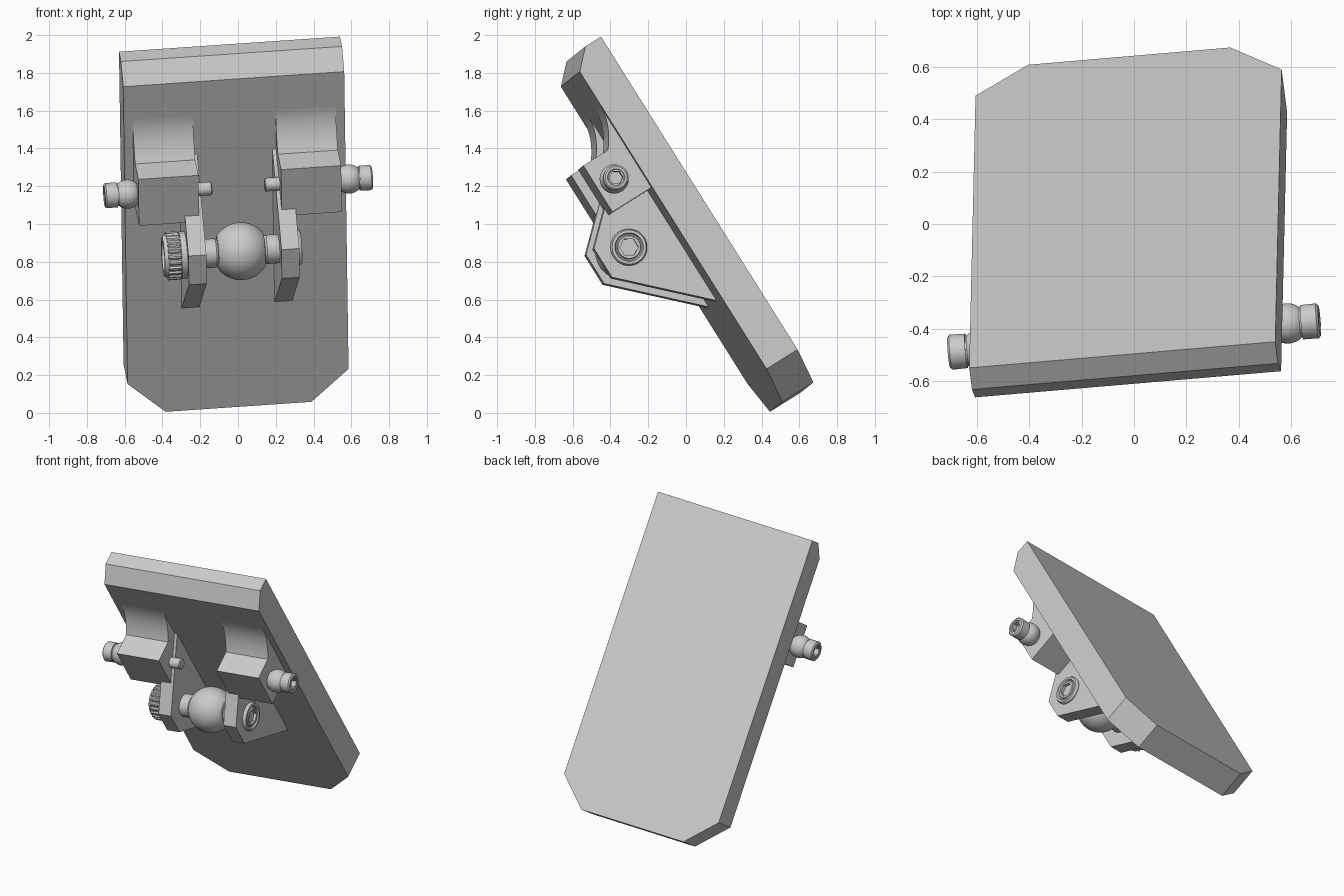
import bpy, bmesh, math
from mathutils import Vector, Matrix

if "Cube" in bpy.data.objects:
    bpy.data.objects.remove(bpy.data.objects["Cube"])

# tilted frame: x across the panel, y up along the panel, z out of its front
across = Vector((1.17, 0.10, 0.08)).normalized()
up = Vector((-0.025, -1.04, 1.655))
up = (up - across * up.dot(across)).normalized()
out = across.cross(up)
origin = Vector((-0.63, -0.55, 1.912)) + across * 0.5885
FRAME = Matrix.Translation(origin) @ Matrix((across, up, out)).transposed().to_4x4()

grey = bpy.data.materials.new("grey")
grey.diffuse_color = (0.6, 0.6, 0.6, 1)
grey.use_nodes = True
grey.node_tree.nodes["Principled BSDF"].inputs["Base Color"].default_value = grey.diffuse_color


def finish(bm, name):
    bmesh.ops.recalc_face_normals(bm, faces=bm.faces)
    mesh = bpy.data.meshes.new(name)
    bm.to_mesh(mesh)
    bm.free()
    mesh.materials.append(grey)
    for p in mesh.polygons:
        p.use_smooth = True
    mesh.set_sharp_from_angle(angle=math.radians(30))
    obj = bpy.data.objects.new(name, mesh)
    bpy.context.collection.objects.link(obj)
    obj.matrix_world = FRAME
    return obj


def extrude_face(bm, points, shift):
    face = bm.faces.new([bm.verts.new(p) for p in points])
    geom = bmesh.ops.extrude_face_region(bm, geom=[face])["geom"]
    bmesh.ops.translate(bm, vec=shift, verts=[g for g in geom if isinstance(g, bmesh.types.BMVert)])


def side_profile(name, profile, x0, x1):
    """Extrude a (distance down the panel, height) profile across x."""
    bm = bmesh.new()
    extrude_face(bm, [(x0, -d, h) for d, h in profile], (x1 - x0, 0, 0))
    return finish(bm, name)


def lathe(name, rings, down, height, side=1, n=96):
    """Revolve (x, radius, shape) rings about a cross axis."""
    bm = bmesh.new()
    loops = []
    for ring in rings:
        x, r = ring[:2]
        shape = ring[2] if len(ring) > 2 else ""
        loop = []
        for i in range(n):
            a = 2 * math.pi * i / n
            k = r
            if shape == "hex":
                k = r * math.cos(math.pi / 6) / math.cos(a % (math.pi / 3) - math.pi / 6)
            elif shape == "knurl" and i % 4 > 1:
                k = r - 0.008
            loop.append(bm.verts.new((side * x, -down + k * math.cos(a), height + k * math.sin(a))))
        loops.append(loop)
    for a, b in zip(loops, loops[1:]):
        for i in range(n):
            j = (i + 1) % n
            bm.faces.new((a[i], a[j], b[j], b[i]))
    bm.faces.new(loops[0])
    bm.faces.new(loops[-1])
    return finish(bm, name)


def sphere_rings(centre, radius, a0, a1, steps=16):
    angles = [math.radians(a0 + (a1 - a0) * i / steps) for i in range(steps + 1)]
    return [(centre - radius * math.cos(a), radius * math.sin(a)) for a in angles]


# main panel: clipped lower corners, bevelled upper front edge
W, L, T = 0.5885, 2.146, 0.195
bm = bmesh.new()
extrude_face(bm, [(-W, 0, 0), (W, 0, 0), (W, -L + 0.19, 0), (W - 0.2, -L, 0),
                  (-W + 0.2, -L, 0), (-W, -L + 0.19, 0)], (0, 0, T))
edge = [e for e in bm.edges if all(abs(v.co.y) < 1e-5 and v.co.z > 0.1 for v in e.verts)]
bmesh.ops.bevel(bm, geom=edge, offset=0.097, segments=1, affect='EDGES')
finish(bm, "panel")

# mounting blocks, each with a concave sweep running up the panel
sweep = [(0.31 + 0.218 * i / 10, T + 0.09 * (i / 10) ** 2) for i in range(11)]
block = [(0.31, T - 0.02)] + sweep + [(0.528, 0.44), (0.818, 0.44), (0.818, T - 0.02)]
bracket = [(0.53, T - 0.02), (0.55, T), (0.927, 0.6), (1.107, 0.6), (1.505, T), (1.525, T - 0.02)]

# side screw: inner pin, rounded collar, socket head
screw = ([(0.14, 0.03), (0.146, 0.036), (0.53, 0.036), (0.53, 0.058)]
         + sphere_rings(0.59, 0.077, 48, 130)
         + [(0.645, 0.059), (0.645, 0.066), (0.705, 0.067), (0.713, 0.058),
            (0.713, 0.046), (0.709, 0.042), (0.709, 0.037, "hex"), (0.675, 0.037, "hex")])

for side, label in ((-1, "left"), (1, "right")):
    side_profile(label + "_block", block, side * 0.22, side * 0.54)
    side_profile(label + "_bracket", bracket, side * 0.2, side * 0.295)
    lathe(label + "_screw", screw, 0.676, 0.344, side)

# pivot ball on its shaft between the brackets
AXIS = (1.02, 0.44)
lathe("pivot_ball", [(-0.25, 0.077), (-0.135, 0.077), (-0.125, 0.07)]
      + sphere_rings(0, 0.153, 37, 143, 28)
      + [(0.125, 0.07), (0.135, 0.077), (0.25, 0.077)], *AXIS)

# knurled knob on the left bracket
lathe("knob", [(0.285, 0.118), (0.295, 0.125), (0.325, 0.125), (0.325, 0.12), (0.33, 0.128, "knurl"),
               (0.395, 0.128, "knurl"), (0.395, 0.116), (0.415, 0.106), (0.415, 0.082),
               (0.40, 0.075), (0.40, 0.06, "hex"), (0.34, 0.06, "hex")], *AXIS, side=-1)

# flush socket bolt on the right bracket
lathe("bolt", [(0.28, 0.097), (0.307, 0.097), (0.318, 0.09), (0.318, 0.076), (0.306, 0.07),
               (0.306, 0.064), (0.316, 0.06), (0.316, 0.05, "hex"), (0.297, 0.05, "hex")], *AXIS)
